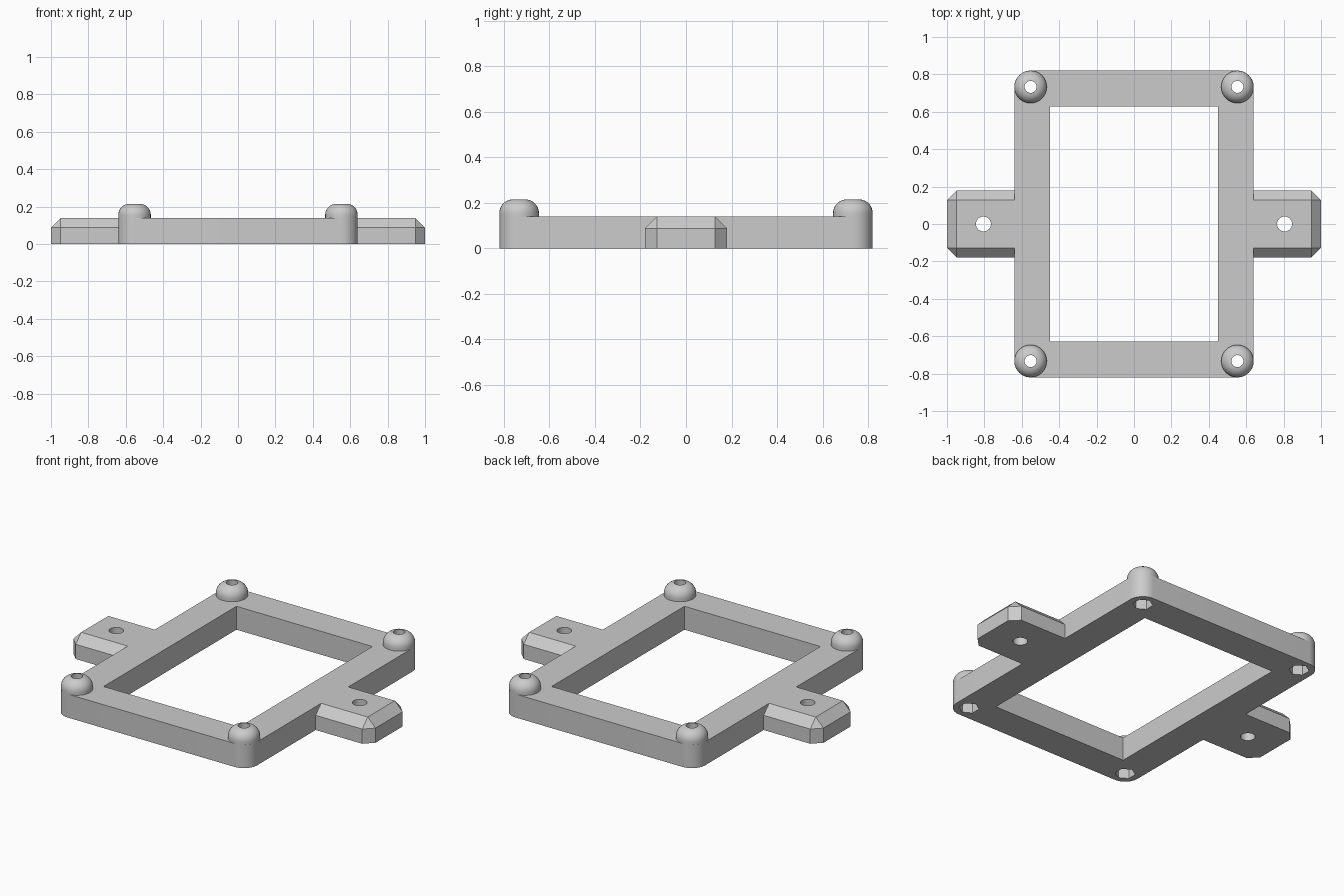
import bpy
import bmesh
from math import cos, sin, pi, radians

if "Cube" in bpy.data.objects:
    bpy.data.objects.remove(bpy.data.objects["Cube"])

grey = bpy.data.materials.new("light_grey")
grey.use_nodes = True
grey.diffuse_color = (0.6, 0.6, 0.6, 1)
grey.node_tree.nodes["Principled BSDF"].inputs["Base Color"].default_value = (0.6, 0.6, 0.6, 1)

HX, HY, TOP = 0.64, 0.82, 0.14      # frame half sizes and height
R = 0.087                           # corner radius
BORE = 0.032                        # screw hole radius
PEAK = 0.215                        # top of the corner domes
CORNERS = [(sx, sy) for sx in (-1, 1) for sy in (-1, 1)]


def finish(name, bm):
    bmesh.ops.recalc_face_normals(bm, faces=bm.faces)
    mesh = bpy.data.meshes.new(name)
    bm.to_mesh(mesh)
    bm.free()
    mesh.materials.append(grey)
    obj = bpy.data.objects.new(name, mesh)
    bpy.context.collection.objects.link(obj)
    return obj


def prism(name, outline, z0, z1):
    bm = bmesh.new()
    base = bm.faces.new([bm.verts.new((x, y, z0)) for x, y in outline])
    up = bmesh.ops.extrude_face_region(bm, geom=[base], use_keep_orig=True)
    moved = [g for g in up["geom"] if isinstance(g, bmesh.types.BMVert)]
    bmesh.ops.translate(bm, verts=moved, vec=(0, 0, z1 - z0))
    return finish(name, bm)


def ring(cx, cy, r, n, start=0.0):
    return [(cx + r * cos(start + 2 * pi * i / n), cy + r * sin(start + 2 * pi * i / n))
            for i in range(n)]


def rectangle(hx, hy):
    return [(hx, hy), (-hx, hy), (-hx, -hy), (hx, -hy)]


def cut(obj, cutter):
    mod = obj.modifiers.new("cut", 'BOOLEAN')
    mod.operation = 'DIFFERENCE'
    mod.solver = 'EXACT'
    mod.object = cutter
    cutter.hide_render = True
    bpy.context.view_layer.objects.active = obj
    bpy.ops.object.modifier_apply(modifier=mod.name)
    bpy.data.objects.remove(cutter)


def smooth(obj):
    bpy.ops.object.select_all(action='DESELECT')
    obj.select_set(True)
    bpy.context.view_layer.objects.active = obj
    bpy.ops.object.shade_smooth_by_angle(angle=radians(30))


# Rounded rectangular frame with an open middle
outline = []
for quarter, (sx, sy) in enumerate([(1, 1), (-1, 1), (-1, -1), (1, -1)]):
    for i in range(13):
        a = pi / 2 * (quarter + i / 12)
        outline.append((sx * (HX - R) + R * cos(a), sy * (HY - R) + R * sin(a)))
frame = prism("frame", outline, 0, TOP)
cut(frame, prism("opening_cutter", rectangle(0.45, 0.628), -0.1, 0.3))

# Screw holes with hexagonal nut pockets underneath
for sx, sy in CORNERS:
    cx, cy = sx * (HX - R), sy * (HY - R)
    cut(frame, prism("bore_cutter", ring(cx, cy, BORE, 32), -0.1, 0.3))
    cut(frame, prism("nut_cutter", ring(cx, cy, 0.056, 6, pi / 2), -0.1, 0.09))
smooth(frame)

# Rounded bosses on the corners, pierced by the screw holes
FILLET = 0.06
for sx, sy in CORNERS:
    bm = bmesh.new()
    profile = [(R, TOP)]
    for i in range(11):
        a = pi / 2 * i / 10
        profile.append((R - FILLET + FILLET * cos(a), PEAK - FILLET + FILLET * sin(a)))
    profile = [p for p in profile if p[0] > BORE + 0.001]
    profile += [(BORE, PEAK), (BORE, TOP)]
    verts = [bm.verts.new((r, 0, z)) for r, z in profile]
    edges = [bm.edges.new(pair) for pair in zip(verts, verts[1:])]
    bmesh.ops.spin(bm, geom=verts + edges, cent=(0, 0, 0), axis=(0, 0, 1),
                   angle=2 * pi, steps=32, use_merge=True)
    bmesh.ops.remove_doubles(bm, verts=bm.verts, dist=0.0001)
    name = ("back" if sy > 0 else "front") + ("_left" if sx > 0 else "_right") + "_boss"
    boss = finish(name, bm)
    boss.location = (sx * (HX - R), sy * (HY - R), 0)
    smooth(boss)

# Chamfered mounting tabs with a hole each
for side, sx in (("left", 1), ("right", -1)):
    tab = prism(side + "_tab", [(sx * HX, -0.18), (sx, -0.18), (sx, 0.18), (sx * HX, 0.18)], 0, TOP)
    bm = bmesh.new()
    bm.from_mesh(tab.data)
    chamfered = []
    for e in bm.edges:
        on_floor = all(v.co.z < 0.01 for v in e.verts)
        at_frame = all(abs(v.co.x) < HX + 0.01 for v in e.verts)
        if not on_floor and not at_frame:
            chamfered.append(e)
    bmesh.ops.bevel(bm, geom=chamfered, offset=0.052, segments=1, affect='EDGES')
    bmesh.ops.recalc_face_normals(bm, faces=bm.faces)
    bm.to_mesh(tab.data)
    bm.free()
    cut(tab, prism("tab_hole_cutter", ring(sx * 0.805, 0, 0.04, 32), -0.1, 0.3))
    smooth(tab)
